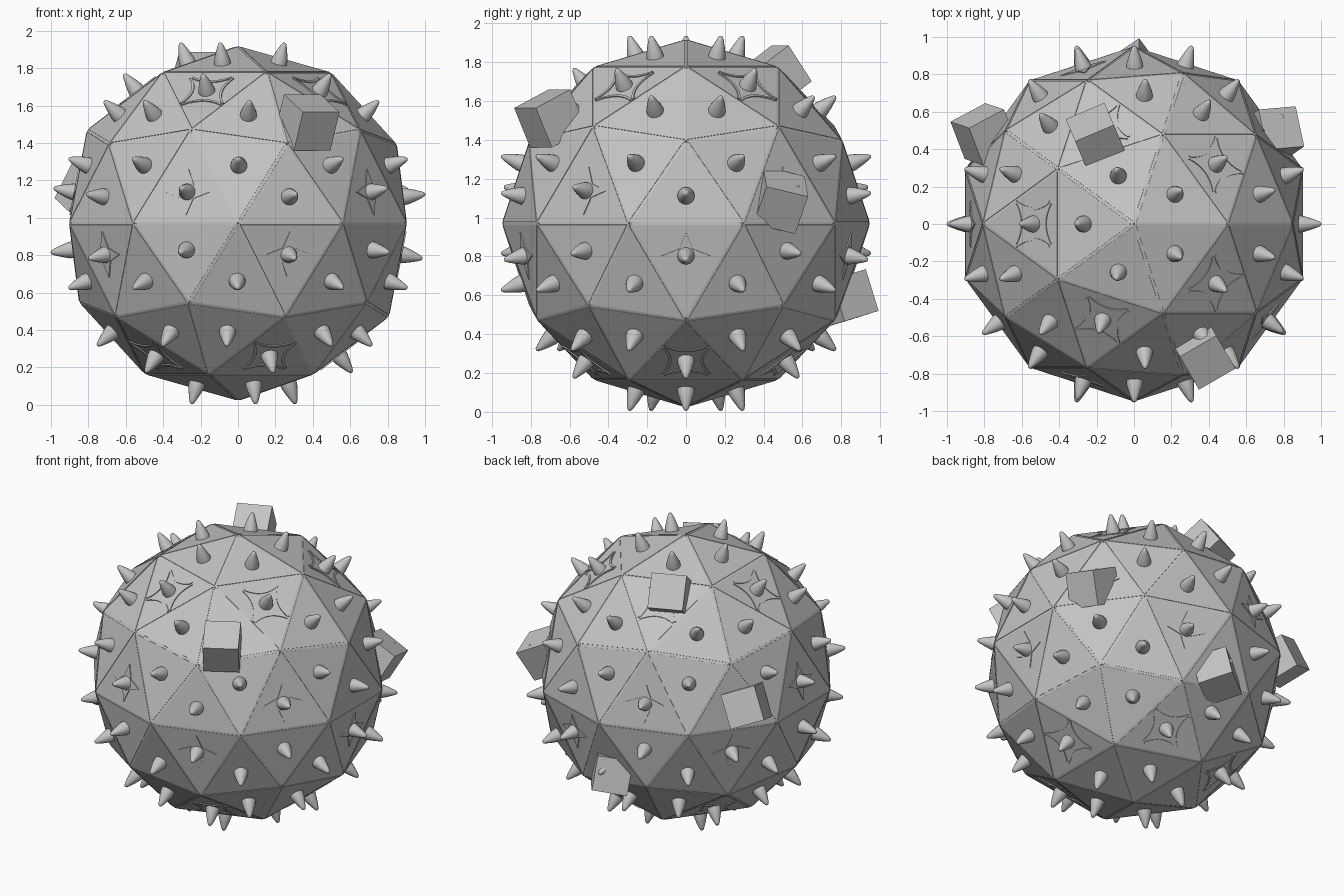
import bpy, bmesh, math
from mathutils import Matrix, Vector, Euler

if "Cube" in bpy.data.objects:
    bpy.data.objects.remove(bpy.data.objects["Cube"], do_unlink=True)

R = 0.95
CENTRE = Vector((0, 0, 0.97))
UP = Vector((0, 0, 1))

grey = bpy.data.materials.new("plain grey")
grey.use_nodes = True
grey.diffuse_color = (0.55, 0.55, 0.55, 1)
grey.node_tree.nodes["Principled BSDF"].inputs["Base Color"].default_value = grey.diffuse_color


def add_object(name, bm):
    """Turn a bmesh into a grey object placed at the ball centre."""
    mesh = bpy.data.meshes.new(name)
    bm.to_mesh(mesh)
    bm.free()
    mesh.materials.append(grey)
    obj = bpy.data.objects.new(name, mesh)
    obj.location = CENTRE
    bpy.context.collection.objects.link(obj)
    return obj


def ball(radius):
    bm = bmesh.new()
    bmesh.ops.create_icosphere(bm, subdivisions=2, radius=radius)
    return bm


def frame(origin, side, up, normal):
    m = Matrix((side, up, normal)).transposed().to_4x4()
    m.translation = origin
    return m


def face_frame(face):
    """Local axes on a face: x sideways, y towards the pole, z outwards."""
    n = face.normal.normalized()
    side = UP.cross(n).normalized()
    return frame(face.calc_center_median(), side, n.cross(side), n)


def plate(bm, outline, matrix, height):
    """Thin raised plate with a flat outline."""
    low = [bm.verts.new(matrix @ Vector((x, y, -0.002))) for x, y in outline]
    top = [bm.verts.new(matrix @ Vector((x, y, height))) for x, y in outline]
    bm.faces.new(top)
    n = len(outline)
    for i in range(n):
        j = (i + 1) % n
        bm.faces.new((low[i], low[j], top[j], top[i]))


# Inner core seen through the gaps
add_object("core", ball(R - 0.03))

# Separate triangular armour panels
bm = ball(R)
bmesh.ops.split_edges(bm, edges=bm.edges[:])
panels = bm.faces[:]
rims = bmesh.ops.inset_individual(bm, faces=panels, thickness=0.016)["faces"]
bmesh.ops.delete(bm, geom=rims, context="FACES")
panel_obj = add_object("armour_panels", bm)
solid = panel_obj.modifiers.new("thickness", "SOLIDIFY")
solid.thickness = 0.025
solid.offset = -1

# Struts lying in the seams
layout = ball(R)
struts = bmesh.new()
for e in layout.edges:
    a, b = (v.co for v in e.verts)
    along = (b - a).normalized()
    out = (a + b).normalized()
    m = frame((a + b) / 2 - out * 0.014, along, out.cross(along), out)
    size = Matrix.Diagonal(((b - a).length * 0.98, 0.018, 0.02, 1))
    bmesh.ops.create_cube(struts, size=1, matrix=m @ size)
add_object("seam_struts", struts)

# One rounded spike at the middle of every panel
PROFILE = [(0.046, -0.01), (0.043, 0.02), (0.031, 0.06), (0.018, 0.096), (0.010, 0.113)]
SIDES = 16
spikes = bmesh.new()
for f in layout.faces:
    m = face_frame(f)
    rings = []
    for r, z in PROFILE:
        angles = [math.tau * i / SIDES for i in range(SIDES)]
        rings.append([spikes.verts.new(m @ Vector((r * math.cos(t), r * math.sin(t), z)))
                      for t in angles])
    tip = spikes.verts.new(m @ Vector((0, 0, 0.118)))
    for i in range(SIDES):
        j = (i + 1) % SIDES
        for lo, hi in zip(rings, rings[1:]):
            spikes.faces.new((lo[i], lo[j], hi[j], hi[i]))
        spikes.faces.new((rings[-1][i], rings[-1][j], tip))
for f in spikes.faces:
    f.smooth = True
add_object("spikes", spikes)

# Shallow ornaments on panels that touch only six-way joints
stars, brackets = bmesh.new(), bmesh.new()
for f in layout.faces:
    if any(len(v.link_edges) == 5 for v in f.verts):
        continue
    m = face_frame(f)
    if abs(f.calc_center_median().z) < 0.45:
        # four-pointed star around the belt
        star = []
        for k in range(8):
            reach = (0.125, 0.05)[k % 2]
            t = k * math.pi / 4
            star.append((reach * math.cos(t), reach * math.sin(t)))
        plate(stars, star, m, 0.006)
    else:
        # square of four bowed bars near the poles
        for k in range(4):
            turned = m @ Matrix.Rotation(k * math.pi / 2, 4, "Z")
            xs = [-0.11 + 0.0275 * i for i in range(9)]
            bow = [(x, 0.075 + 3 * x * x) for x in xs]
            outer = [(x, y + 0.014) for x, y in reversed(bow)]
            plate(brackets, bow + outer, turned, 0.006)
add_object("star_ornaments", stars)
add_object("bracket_ornaments", brackets)
layout.free()

# Tilted blocks stuck on the surface: position, rotation in degrees
BLOCKS = {
    "front_block": ((0.37, -0.70, 1.51), (25, 0, 30)),
    "left_block": ((0.74, 0.48, 1.09), (-15, 28, 5)),
    "top_block": ((-0.20, 0.46, 1.73), (35, 0, 23)),
    "back_block": ((0.0, 0.81, 0.58), (14, -10, 34)),
    "right_block": ((-0.80, 0.48, 1.13), (20, 20, 28)),
}
for name, (place, turn) in BLOCKS.items():
    block = bmesh.new()
    rotation = Euler([math.radians(a) for a in turn]).to_matrix().to_4x4()
    bmesh.ops.create_cube(block, size=0.225,
                          matrix=Matrix.Translation(Vector(place) - CENTRE) @ rotation)
    add_object(name, block)
